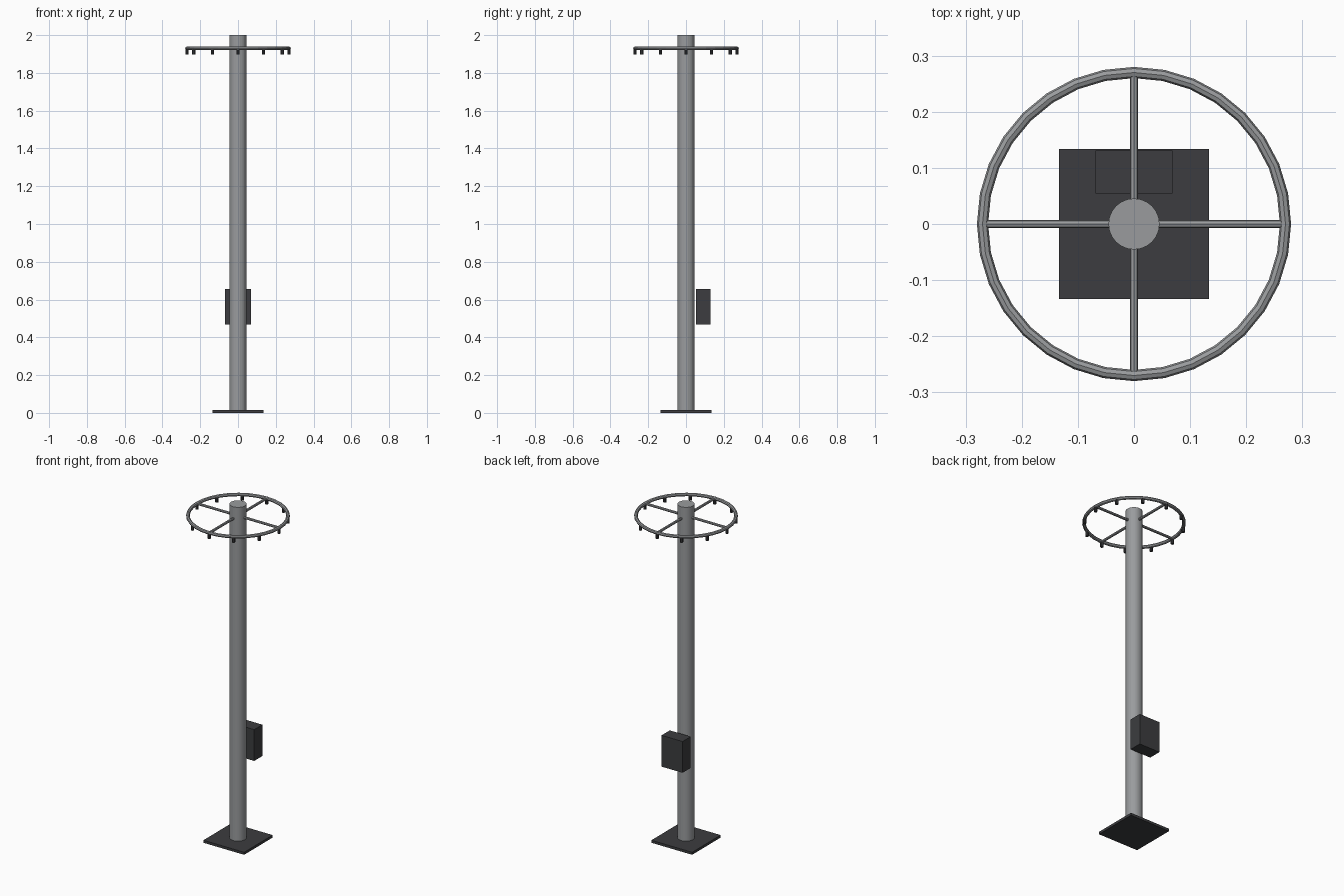
import bpy
from math import cos, sin, pi

if "Cube" in bpy.data.objects:
    bpy.data.objects.remove(bpy.data.objects["Cube"])

RING_Z, RING_R = 1.93, 0.27


def material(name, value):
    m = bpy.data.materials.new(name)
    m.diffuse_color = (*value, 1)
    m.use_nodes = True
    m.node_tree.nodes["Principled BSDF"].inputs["Base Color"].default_value = m.diffuse_color
    return m


dark = material("dark_grey", (0.045, 0.046, 0.05))
steel = material("steel_grey", (0.32, 0.33, 0.34))


def finish(name, mat):
    obj = bpy.context.object
    obj.name = name
    obj.data.materials.append(mat)
    return obj


def box(name, size, centre, mat):
    bpy.ops.mesh.primitive_cube_add(size=1, location=centre)
    obj = finish(name, mat)
    obj.scale = size
    bpy.ops.object.transform_apply(location=False, rotation=False, scale=True)


def rod(name, radius, length, centre, mat, sides, rotation=(0, 0, 0)):
    bpy.ops.mesh.primitive_cylinder_add(vertices=sides, radius=radius, depth=length,
                                        location=centre, rotation=rotation)
    finish(name, mat)


# Base plate and control box behind the pole
box("base_plate", (0.268, 0.268, 0.015), (0, 0, 0.0075), dark)
box("control_box", (0.138, 0.077, 0.186), (0, 0.0925, 0.562), dark)

# Upright pole
rod("pole", 0.0455, 1.995, (0, 0, 1.0025), steel, 24)

# Overhead ring
bpy.ops.mesh.primitive_torus_add(major_radius=RING_R, minor_radius=0.01,
                                 major_segments=32, minor_segments=8,
                                 location=(0, 0, RING_Z))
finish("ring", steel)

# Four spokes from pole to ring
for i in range(4):
    a = i * pi / 2
    mid = (0.03 + RING_R) / 2
    rod(f"spoke_{i + 1}", 0.0075, RING_R - 0.03,
        (mid * cos(a), mid * sin(a), RING_Z), steel, 8, (0, pi / 2, a))

# Twelve nozzles hanging under the ring
for i in range(12):
    a = i * pi / 6
    rod(f"nozzle_{i + 1}", 0.009, 0.028,
        (RING_R * cos(a), RING_R * sin(a), 1.911), dark, 8)
